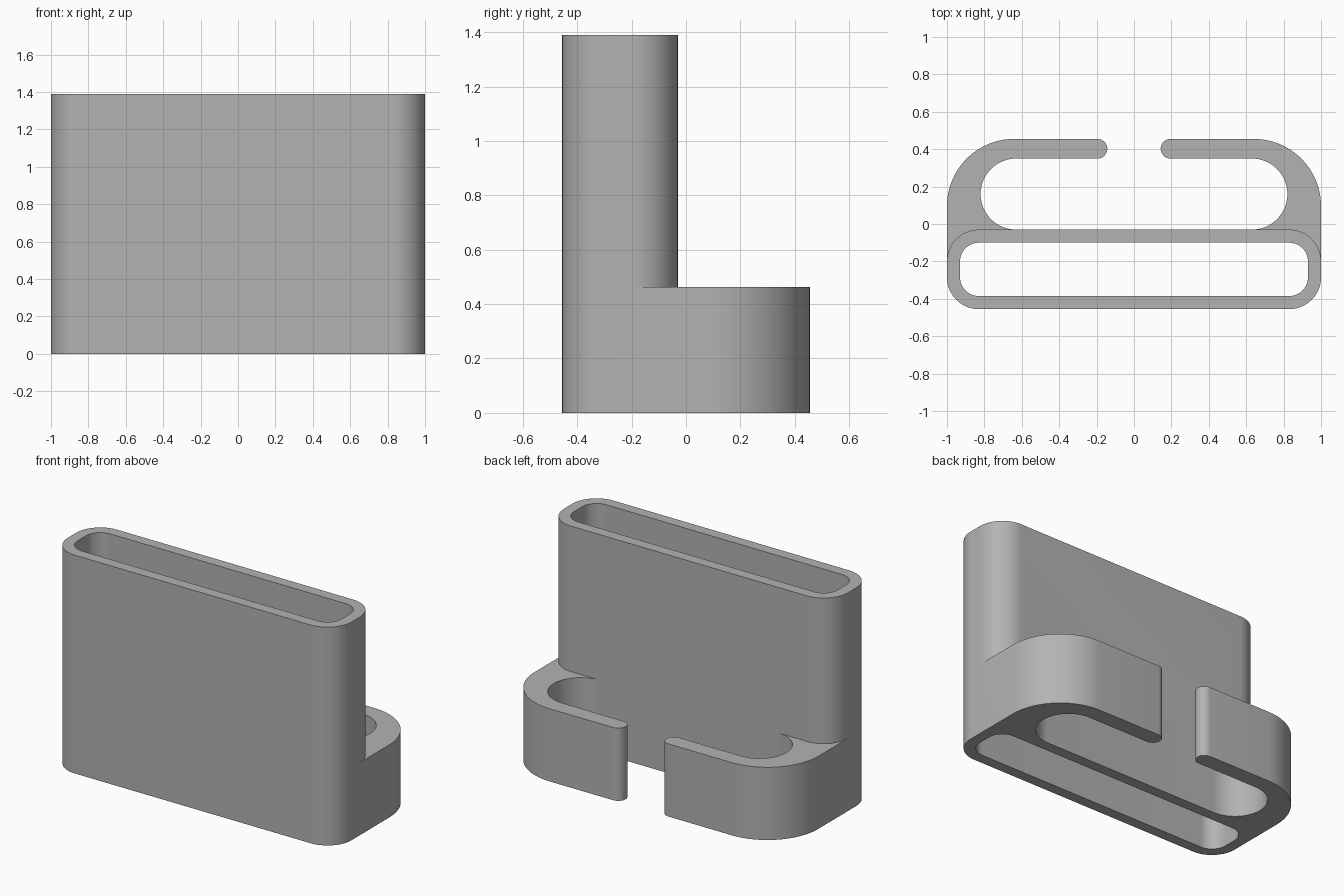
import bpy, bmesh
from math import cos, sin, radians

cube = bpy.data.objects.get("Cube")
if cube:
    bpy.data.objects.remove(cube, do_unlink=True)

grey = bpy.data.materials.new("plain grey")
grey.use_nodes = True
grey.diffuse_color = (0.45, 0.45, 0.45, 1)
grey.node_tree.nodes["Principled BSDF"].inputs["Base Color"].default_value = grey.diffuse_color


def arc(cx, cy, r, start, end, steps=20):
    angles = [radians(start + (end - start) * i / steps) for i in range(steps + 1)]
    return [(cx + r * cos(a), cy + r * sin(a)) for a in angles]


def rounded_box(half_x, y0, y1, r):
    x, lo, hi = half_x - r, y0 + r, y1 - r
    return (arc(x, lo, r, -90, 0) + arc(x, hi, r, 0, 90)
            + arc(-x, hi, r, 90, 180) + arc(-x, lo, r, 180, 270))


def extrude(name, outline, z0, z1):
    bm = bmesh.new()
    face = bm.faces.new([bm.verts.new((x, y, z0)) for x, y in outline])
    top = bmesh.ops.extrude_face_region(bm, geom=[face])["geom"]
    bmesh.ops.translate(bm, vec=(0, 0, z1 - z0),
                        verts=[v for v in top if isinstance(v, bmesh.types.BMVert)])
    bmesh.ops.recalc_face_normals(bm, faces=bm.faces)
    mesh = bpy.data.meshes.new(name)
    bm.to_mesh(mesh)
    bm.free()
    mesh.materials.append(grey)
    obj = bpy.data.objects.new(name, mesh)
    bpy.context.collection.objects.link(obj)
    return obj


def combine(target, other, operation):
    mod = target.modifiers.new(operation.lower(), "BOOLEAN")
    mod.operation, mod.object, mod.solver = operation, other, "EXACT"
    bpy.context.view_layer.objects.active = target
    bpy.ops.object.modifier_apply(modifier=mod.name)
    bpy.data.objects.remove(other, do_unlink=True)


# Tall sleeve body
holder = extrude("sleeve_with_clip", rounded_box(1, -0.455, -0.03, 0.17), 0, 1.39)

# Two curved clip arms around the rear slot, with rounded tips
hook = [(0.64, -0.24), (1, -0.24)]
hook += arc(0.64, 0.095, 0.36, 0, 90, 32)
hook += arc(0.195, 0.4025, 0.0525, 90, 270, 16)
hook += arc(0.63, 0.16, 0.19, 90, -90, 40)
for side in (1, -1):
    arm = extrude("clip_arm", [(x * side, y) for x, y in hook], 0, 0.463)
    combine(holder, arm, "UNION")

# Open channel through the sleeve
channel = extrude("channel_cutter", rounded_box(0.93, -0.385, -0.1, 0.1), -0.1, 1.5)
combine(holder, channel, "DIFFERENCE")

# Smooth curves, sharp rims
bpy.ops.object.select_all(action="DESELECT")
holder.select_set(True)
bpy.context.view_layer.objects.active = holder
bpy.ops.object.shade_smooth_by_angle(angle=radians(30))
